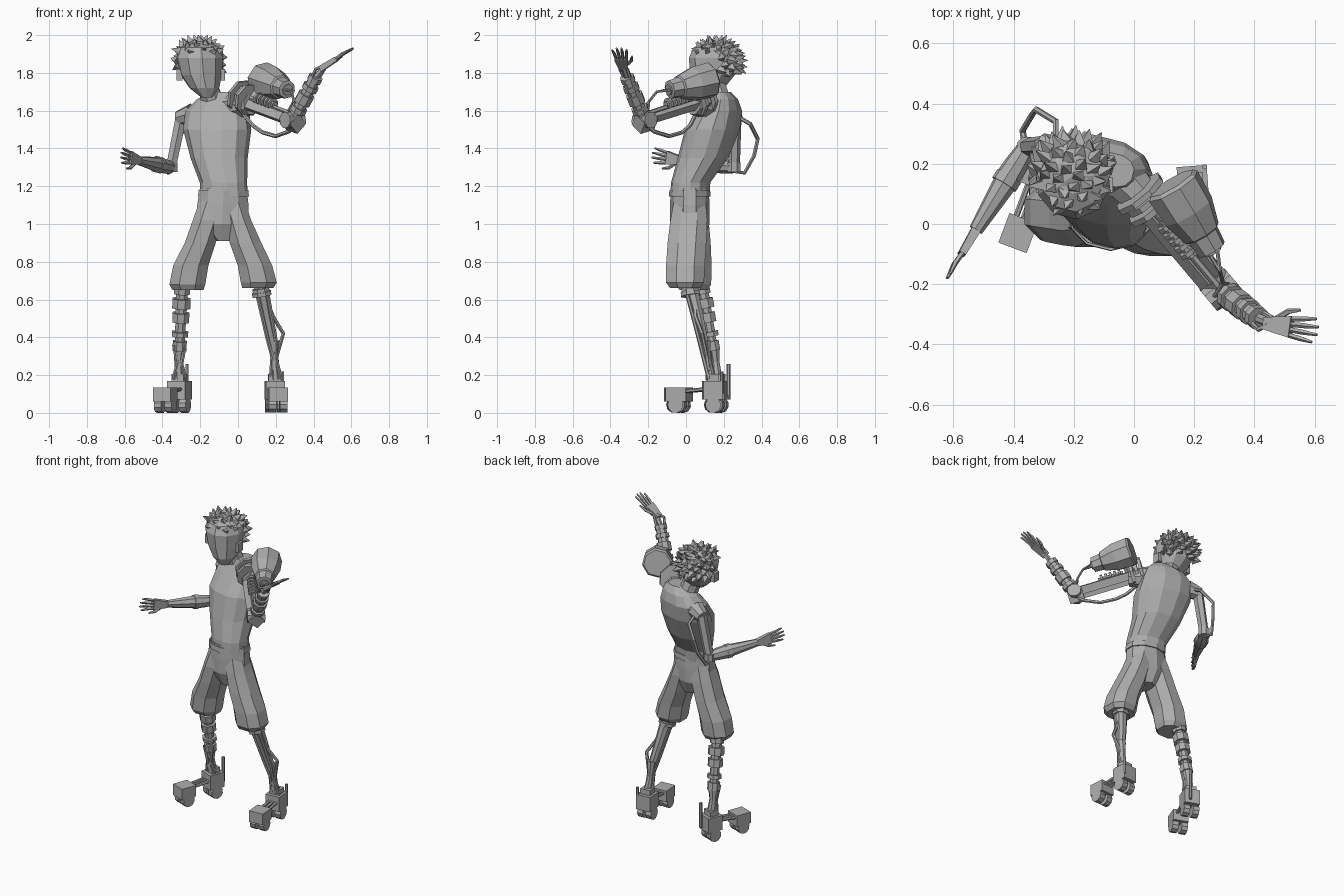
import bpy, bmesh, math, random
from mathutils import Vector as V, Quaternion, Matrix

random.seed(4)
if "Cube" in bpy.data.objects:
    bpy.data.objects.remove(bpy.data.objects["Cube"])

mat = bpy.data.materials.new("plain_grey")
mat.use_nodes = True
GREY = (0.42, 0.42, 0.42, 1)
mat.diffuse_color = GREY
next(n for n in mat.node_tree.nodes if n.type == 'BSDF_PRINCIPLED').inputs["Base Color"].default_value = GREY
UP = V((0, 0, 1))


def finish(name, bm):
    bmesh.ops.recalc_face_normals(bm, faces=bm.faces[:])
    me = bpy.data.meshes.new(name)
    bm.to_mesh(me)
    bm.free()
    me.materials.append(mat)
    ob = bpy.data.objects.new(name, me)
    bpy.context.collection.objects.link(ob)
    return ob


def add_sweep(bm, rings, n=8, axis=None, yaw=0, power=1):
    """Skin a list of (centre, rx, ry) elliptical rings and cap both ends."""
    pts = [V(r[0]) for r in rings]
    loops, q, old = [], Quaternion(), UP
    for i, (_, rx, ry) in enumerate(rings):
        t = axis or pts[min(i + 1, len(pts) - 1)] - pts[max(i - 1, 0)]
        q = old.rotation_difference(t) @ q
        old = t
        loop = []
        for k in range(n):
            a = math.tau * (k + 0.5) / n
            c, s = math.cos(a), math.sin(a)
            p = V((rx * math.copysign(abs(c) ** power, c), ry * math.copysign(abs(s) ** power, s), 0))
            p.rotate(Matrix.Rotation(yaw, 3, 'Z'))
            loop.append(bm.verts.new(pts[i] + q @ p))
        loops.append(loop)
    for a, b in zip(loops, loops[1:]):
        for k in range(n):
            bm.faces.new((a[k], a[(k + 1) % n], b[(k + 1) % n], b[k]))
    bm.faces.new(loops[0][::-1])
    bm.faces.new(loops[-1])


def sweep(name, rings, **kw):
    bm = bmesh.new()
    add_sweep(bm, rings, **kw)
    return finish(name, bm)


def loft(name, rows, n=12, **kw):
    """Horizontal rings given as (z, x, y, rx, ry)."""
    return sweep(name, [((x, y, z), rx, ry) for z, x, y, rx, ry in rows], n=n, axis=UP, **kw)


def tube(name, pts, r, n=6):
    rs = r if isinstance(r, (list, tuple)) else [r] * len(pts)
    return sweep(name, [(p, a, a) for p, a in zip(pts, rs)], n=n)


def block(name, a, b, w, h, **kw):
    k = math.sqrt(0.5)
    return sweep(name, [(a, w * k, h * k), (b, w * k, h * k)], n=4, **kw)


def beads(name, a, b, radii, n=8):
    """Stepped cylinder: each radius holds for an equal share of the length."""
    a, b = V(a), V(b)
    rings = []
    for i, r in enumerate(radii):
        for f in (i, i + 1):
            rings.append((a.lerp(b, f / len(radii)), r, r))
    return sweep(name, rings, n=n, axis=b - a)


# Torso, neck and shorts
loft("torso", [(1.15, -.075, .02, .125, .10), (1.22, -.077, .025, .125, .10),
               (1.35, -.10, .09, .15, .13), (1.50, -.11, .14, .18, .14),
               (1.60, -.11, .18, .17, .11), (1.66, -.09, .19, .13, .08),
               (1.70, -.07, .18, .07, .055)], yaw=-.25, power=.85)
tube("neck", [(-.12, .19, 1.60), (-.17, .15, 1.76)], [.065, .055], 8)
loft("shorts_hips", [(1.19, -.078, .02, .13, .10), (1.10, -.08, .02, .143, .105),
                     (1.0, -.085, .02, .15, .105), (.91, -.07, .02, .05, .07)], n=10)
loft("belt", [(1.145, -.077, .02, .142, .11), (1.18, -.077, .02, .138, .108)], n=10)
loft("shorts_left_leg", [(.66, .105, -.005, .088, .085), (.69, .11, -.005, .102, .108),
                         (.78, .09, -.003, .098, .11), (.9, .04, .005, .09, .11),
                         (1.02, .0, .015, .075, .105), (1.12, -.03, .02, .07, .09)], n=8, power=.9)
loft("shorts_right_leg", [(.65, -.265, .04, .088, .08), (.68, -.268, .04, .102, .10),
                          (.78, -.25, .038, .10, .105), (.9, -.20, .03, .088, .108),
                          (1.02, -.16, .022, .085, .105), (1.12, -.13, .02, .08, .09)], n=8, power=.9)

# Head and ears
loft("head", [(1.67, -.165, .085, .03, .03), (1.72, -.178, .115, .08, .088),
              (1.79, -.195, .14, .112, .12), (1.88, -.203, .15, .126, .135),
              (1.935, -.205, .155, .105, .115), (1.965, -.205, .16, .05, .06)], n=10, yaw=.1)
for side, x in (("right", -.31), ("left", -.085)):
    block(side + "_ear", (x, .13, 1.76), (x, .13, 1.82), .03, .05)

# Hair cap with swept spikes over the crown and back
bm = bmesh.new()
bmesh.ops.create_icosphere(bm, subdivisions=2, radius=1)
bmesh.ops.delete(bm, geom=[v for v in bm.verts if v.co.z < .35 and v.co.y < .1 or v.co.z < -.6], context='VERTS')
centre = V((-.203, .16, 1.86))
for v in bm.verts:
    c = v.co * random.uniform(.94, 1.06)
    v.co = centre + V((c.x * .132, c.y * .132, c.z * .115))
finish("hair_cap", bm)
bm = bmesh.new()
for i in range(110):
    z = 1 - 2 * (i + .5) / 110
    a = i * math.pi * (3 - math.sqrt(5))
    d = V((math.cos(a) * math.sqrt(1 - z * z), math.sin(a) * math.sqrt(1 - z * z), z))
    if not (d.z > .42 or (d.y > .1 and d.z > -.55)):
        continue
    base = centre + V((d.x * .12, d.y * .12, d.z * .105))
    lean = V((random.uniform(-.4, .4), .35 - d.z * .3, random.uniform(-.4, .2)))
    tip = base + (d + lean).normalized() * random.uniform(.035, .055)
    tip.z = min(tip.z, 2.0)
    add_sweep(bm, [(base, .03, .024), (tip, .002, .002)], n=4)
finish("hair_spikes", bm)


# Hands: flat palm, four fingers fanned across the side axis, and a thumb
def hand(name, wrist, tip, side, thumb):
    w, t = V(wrist), V(tip)
    d = t - w
    s = (V(side) - V(side).project(d)).normalized()
    nrm = d.cross(s).normalized()
    bm = bmesh.new()
    palm = w + d * .5
    quads = []
    for p, hw, ht in ((w, .02, .016), (palm, .036, .012)):
        quads.append([bm.verts.new(p + s * x * hw + nrm * y * ht) for x, y in ((-1, -1), (1, -1), (1, 1), (-1, 1))])
    for k in range(4):
        bm.faces.new((quads[0][k], quads[0][(k + 1) % 4], quads[1][(k + 1) % 4], quads[1][k]))
    bm.faces.new(quads[0][::-1])
    bm.faces.new(quads[1])
    for k, length in zip((-1.5, -.5, .5, 1.5), (.42, .5, .5, .44)):
        a = palm + s * k * .018
        b = a + d * length + s * k * .008
        add_sweep(bm, [(a - d * .03, .009, .009), (a.lerp(b, .5) + nrm * .004, .009, .009), (b, .005, .005)], n=5)
    a = w + d * .2 + s * thumb * .02
    add_sweep(bm, [(a, .011, .011), (a + d * .2 + s * thumb * .03, .01, .01),
                   (a + d * .42 + s * thumb * .04, .005, .005)], n=5)
    finish(name, bm)


# Right arm
shoulder, elbow, wrist = V((-.30, .26, 1.57)), V((-.355, .255, 1.30)), V((-.525, -.02, 1.335))
tube("right_upper_arm", [elbow, elbow.lerp(shoulder, .5), shoulder], [.03, .032, .034], 6)
tube("right_shoulder", [(-.24, .23, 1.58), (-.315, .265, 1.56)], [.06, .04], 8)
tube("right_elbow", [elbow - UP * .025, elbow + UP * .025], .037, 8)
mid = elbow.lerp(wrist, .35)
tube("right_forearm", [elbow, elbow.lerp(wrist, .2), mid, wrist], [.032, .04, .043, .024], 8)
tube("right_forearm_cuff", [mid, elbow.lerp(wrist, .45)], .046, 8)
hand("right_hand", wrist, (-.62, -.18, 1.365), (.1, .1, 1), -1)
tube("right_arm_cable", [(-.26, .27, 1.57), (-.26, .34, 1.53), (-.325, .38, 1.45), (-.34, .36, 1.36),
                         (-.37, .31, 1.27), (-.36, .25, 1.28)], .011)

# Left arm: shoulder discs, rod bundle, stacked forearm
sh, el, wr = V((.02, .10, 1.65)), V((.29, -.22, 1.55)), V((.435, -.33, 1.82))
along = (el - sh).normalized()
out = along.cross(UP).normalized()
for i, r in enumerate((.095, .075, .09)):
    c = sh + along * (i * .03 - .01) + UP * .02
    tube("left_shoulder_disc", [c, c + along * .02], r, 8)
tube("left_shoulder_joint", [(-.04, .16, 1.62), sh + along * .08], [.08, .055], 8)
for k in (-1, 1):
    block("left_upper_arm_beam", sh + out * k * .026, el + out * k * .026, .026, .05)
tube("left_upper_arm_rod", [sh + UP * .035, el + UP * .03], .013)
beads("left_arm_spring", sh + along * .12 + UP * .045, sh + along * .28 + UP * .045,
      [.018, .034] * 5 + [.018])
tube("left_elbow", [el - out * .055, el + out * .055], .045, 8)
block("left_elbow_housing", el - along * .05 - UP * .01, el + along * .045 - UP * .01, .08, .075)
beads("left_forearm", el, el.lerp(wr, .85), [.036, .036, .046, .034, .046, .046, .034, .044, .034, .04])
for k in (-1, 1):
    tube("left_wrist_strut", [el.lerp(wr, .8) + out * k * .025, wr + out * k * .03, wr + V((.02, 0, .02))], .009)
tube("left_wrist", [el.lerp(wr, .83), wr + V((.02, 0, .01))], .016)
hand("left_hand", wr, (.61, -.355, 1.93), (.15, 1, 0), 1)
tube("left_arm_cable", [(.03, .05, 1.58), (.08, .02, 1.52), (.13, -.02, 1.485), (.20, -.09, 1.465),
                        (.27, -.17, 1.49), (.30, -.22, 1.53)], .011)

# Shoulder pod with nozzle
back, front = V((.125, .135, 1.765)), V((.265, -.095, 1.71))
pod = [(0, .085), (.04, .096), (.4, .092), (.72, .066), (.74, .056), (.96, .05), (.97, .03), (1, .03)]
sweep("shoulder_pod", [(back.lerp(front, f), r, r) for f, r in pod], n=8, axis=front - back)
tube("pod_mount", [sh + along * .06, (.15, .07, 1.74)], .03)
for k in (-1, 1):
    tube("pod_hose", [front + out * k * .015, front + V((.02, -.06, -.01)), front + V((.03, -.10, -.06)),
                      el + V((0, 0, .05)) + out * k * .03], .007)


# Skates: rear and front trucks joined by rods, each on a pair of wheels
def skate(name, rear, front):
    rear, front = V((*rear, 0)), V((*front, 0))
    d = (front - rear).normalized()
    side = V((-d.y, d.x, 0))
    yaw = math.atan2(side.y, side.x)
    for part, p, lo, hi, w in (("rear", rear, .07, .17, .1), ("front", front, .06, .135, .1)):
        block(f"{name}_{part}_truck", p + UP * lo, p + UP * hi, w, .105, yaw=yaw)
        for k in (-1, 1):
            c = p + UP * .042 + side * k * .03
            tube(f"{name}_{part}_wheel", [c - side * .02, c + side * .02], .042, 10)
    for k in (-1, 0, 1):
        tube(name + "_rod", [rear + UP * .13 + side * k * .025, front + UP * .11 + side * k * .025], .01)
    block(name + "_ankle_block", rear + UP * .16, rear + UP * .205, .07, .06, yaw=yaw)


skate("right_skate", (-.31, .17), (-.385, -.03))
skate("left_skate", (.195, .14), (.21, -.06))
tube("right_heel_pin", [(-.27, .225, .09), (-.27, .225, .26)], .01)
tube("left_heel_pin", [(.235, .19, .1), (.235, .19, .22)], .009)

# Right lower leg: stacked segments above a slim shin
beads("right_leg_stack", (-.31, .145, .33), (-.295, .08, .68),
      [.04, .04, .028, .046, .03, .03, .048, .048, .032, .052, .052, .034, .045, .045])
tube("right_shin", [(-.31, .165, .18), (-.315, .155, .27), (-.31, .145, .35)], [.03, .024, .034], 8)
for k in (-1, 1):
    tube("right_shin_strut", [(-.31 + k * .032, .15, .18), (-.31 + k * .012, .13, .26), (-.31 + k * .03, .12, .36)], .01)

# Left lower leg: tapered shin, twin struts and a bent cable
tube("left_shin", [(.19, .10, .34), (.155, .065, .5), (.12, .02, .68)], [.026, .032, .04], 8)
beads("left_knee_collar", (.127, .025, .62), (.12, .02, .66), [.055, .048])
tube("left_ankle", [(.20, .13, .18), (.19, .115, .28), (.19, .10, .38)], [.028, .018, .032], 8)
for k in (-1, 1):
    tube("left_shin_strut", [(.20 + k * .028, .12, .18), (.19 + k * .01, .09, .3),
                             (.18 + k * .022, .07, .38), (.125 + k * .03, 0, .65)], .01)
tube("left_leg_cable", [(.21, .12, .22), (.205, .11, .3), (.24, .085, .42), (.185, .05, .51), (.15, .05, .6)], .011)
